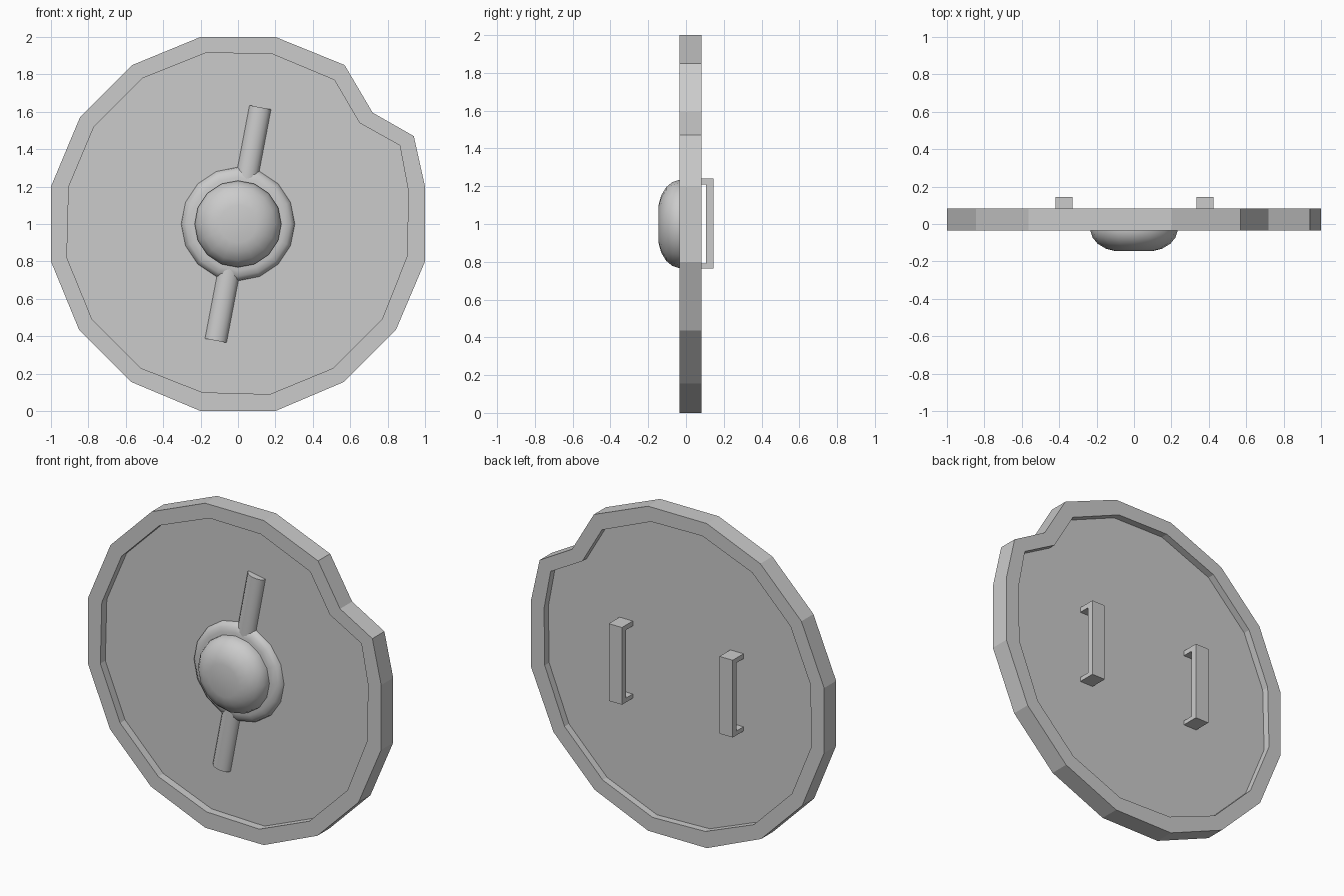
import bpy, bmesh, math
from mathutils import Matrix

if "Cube" in bpy.data.objects:
    bpy.data.objects.remove(bpy.data.objects["Cube"])

FRONT, BACK = -0.034, 0.083          # rim faces
P_FRONT, P_BACK = 0.015, 0.04        # recessed panel faces


def finish(name, bm, smooth=False):
    bmesh.ops.recalc_face_normals(bm, faces=bm.faces[:])
    me = bpy.data.meshes.new(name)
    bm.to_mesh(me)
    bm.free()
    ob = bpy.data.objects.new(name, me)
    bpy.context.collection.objects.link(ob)
    if smooth:
        bpy.ops.object.select_all(action='DESELECT')
        ob.select_set(True)
        bpy.context.view_layer.objects.active = ob
        bpy.ops.object.shade_smooth_by_angle(angle=math.radians(40))
    return ob


def loop(bm, pts, y):
    return [bm.verts.new((x, y, z)) for x, z in pts]


def bridge(bm, a, b):
    n = len(a)
    for i in range(n):
        j = (i + 1) % n
        bm.faces.new((a[i], a[j], b[j], b[i]))


def revolve(name, profile, sides):
    # profile of (radius, y) turned round the y axis at z = 1, last ring capped
    bm = bmesh.new()
    rings = []
    for r, y in profile:
        pts = [(r * math.sin(math.tau * i / sides), 1 + r * math.cos(math.tau * i / sides))
               for i in range(sides)]
        rings.append(loop(bm, pts, y))
    for a, b in zip(rings, rings[1:]):
        bridge(bm, a, b)
    bm.faces.new(rings[0])
    bm.faces.new(rings[-1])
    return finish(name, bm, True)


# Sixteen-sided outline with a battle notch at upper right, and its inset
outer = [(-.2, 2), (.2, 2), (.57, 1.85), (.72, 1.595), (.94, 1.47), (1, 1.2), (1, .8),
         (.845, .435), (.565, .155), (.2, 0), (-.2, 0), (-.57, .155), (-.85, .435),
         (-1, .8), (-1, 1.2), (-.845, 1.57), (-.565, 1.85)]
inner = [(-.17, 1.915), (.18, 1.91), (.515, 1.77), (.65, 1.54), (.865, 1.42), (.91, 1.18),
         (.905, .83), (.77, .49), (.51, .23), (.17, .09), (-.19, .1), (-.52, .23),
         (-.78, .49), (-.915, .82), (-.905, 1.2), (-.77, 1.52), (-.51, 1.78)]

# Rim
bm = bmesh.new()
loops = [loop(bm, outer, FRONT), loop(bm, outer, BACK),
         loop(bm, inner, BACK), loop(bm, inner, FRONT)]
for i in range(4):
    bridge(bm, loops[i], loops[(i + 1) % 4])
finish("shield_rim", bm)

# Recessed panel
bm = bmesh.new()
a, b = loop(bm, inner, P_FRONT), loop(bm, inner, P_BACK)
bridge(bm, a, b)
bm.faces.new(a)
bm.faces.new(b)
finish("shield_panel", bm)

# Boss: rounded flange and domed cap
revolve("boss_flange", [(.305, P_FRONT + .005), (.3, 0), (.28, -.017), (.25, -.025), (.2, -.025)], 16)
revolve("boss_dome", [(.232, 0), (.232, -.04), (.222, -.072), (.195, -.105),
                      (.15, -.132), (.1, -.145)], 16)

# Tilted half-round bar running behind the boss
bm = bmesh.new()
arc = [(.06 * math.cos(math.pi * i / 8), P_FRONT + .005 - .045 * math.sin(math.pi * i / 8))
       for i in range(9)]
ends = [[bm.verts.new((x, y, z)) for x, y in arc] for z in (-.635, .635)]
bridge(bm, *ends)
for e in ends:
    bm.faces.new(e)
tilt = Matrix.Translation((0, 0, 1)) @ Matrix.Rotation(math.radians(10.8), 4, 'Y')
bm.transform(tilt)
finish("cross_bar", bm, True)

# Two back handles: C-shaped side profile extruded across x
c_shape = [(P_BACK - .01, .764), (.145, .764), (.145, 1.24), (P_BACK - .01, 1.24),
           (P_BACK - .01, 1.21), (.106, 1.21), (.106, .79), (P_BACK - .01, .79)]
for side, cx in (("left", -.375), ("right", .38)):
    bm = bmesh.new()
    faces = [[bm.verts.new((cx + d, y, z)) for y, z in c_shape] for d in (-.045, .045)]
    bridge(bm, *faces)
    for f in faces:
        bm.faces.new(f)
    finish(side + "_handle", bm)
